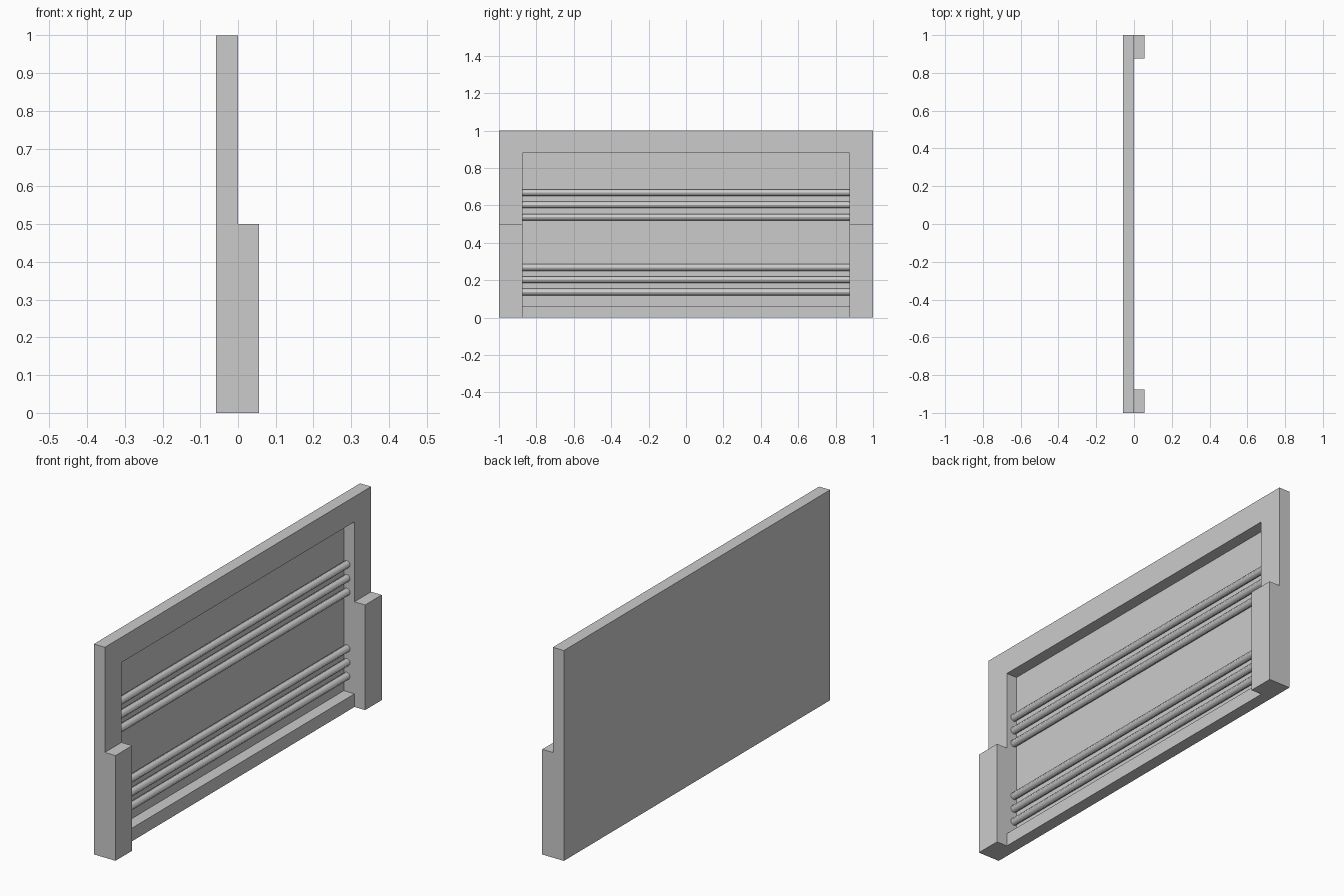
import bpy
from math import pi

if "Cube" in bpy.data.objects:
    bpy.data.objects.remove(bpy.data.objects["Cube"])

BACK = -0.058          # rear plane of the whole panel
OPEN = 0.875           # half width of the opening


def box(name, x, y, z):
    bpy.ops.mesh.primitive_cube_add(
        size=1, location=[(a + b) / 2 for a, b in (x, y, z)])
    ob = bpy.context.object
    ob.name = name
    ob.scale = [b - a for a, b in (x, y, z)]
    bpy.ops.object.transform_apply(location=False, rotation=False, scale=True)
    return ob


def rod(name, z):
    bpy.ops.mesh.primitive_cylinder_add(
        vertices=12, radius=0.0175, depth=1.998,
        location=(-0.0405, 0, z), rotation=(pi / 2, 0, 0))
    ob = bpy.context.object
    ob.name = name
    bpy.ops.object.shade_smooth_by_angle()


# Outer frame: stiles on both sides with thicker lower posts
for side, s in (("left", -1), ("right", 1)):
    y = sorted((s * OPEN, s))
    box(side + "_stile", (BACK, 0), y, (0, 1))
    box(side + "_lower_post", (0, 0.056), y, (0, 0.5))

# Rails between the stiles
box("top_rail", (BACK, 0), (-OPEN, OPEN), (0.88, 1))
box("bottom_rail", (BACK, 0), (-OPEN, OPEN), (0, 0.0625))

# Thin back panel closing the opening
box("back_panel", (BACK, BACK + 0.002), (-OPEN, OPEN), (0.0625, 0.88))

# Two groups of three horizontal rods
for group, base in (("lower", 0.137), ("upper", 0.537)):
    for i in range(3):
        rod(f"{group}_rod_{i + 1}", base + i * 0.0655)
